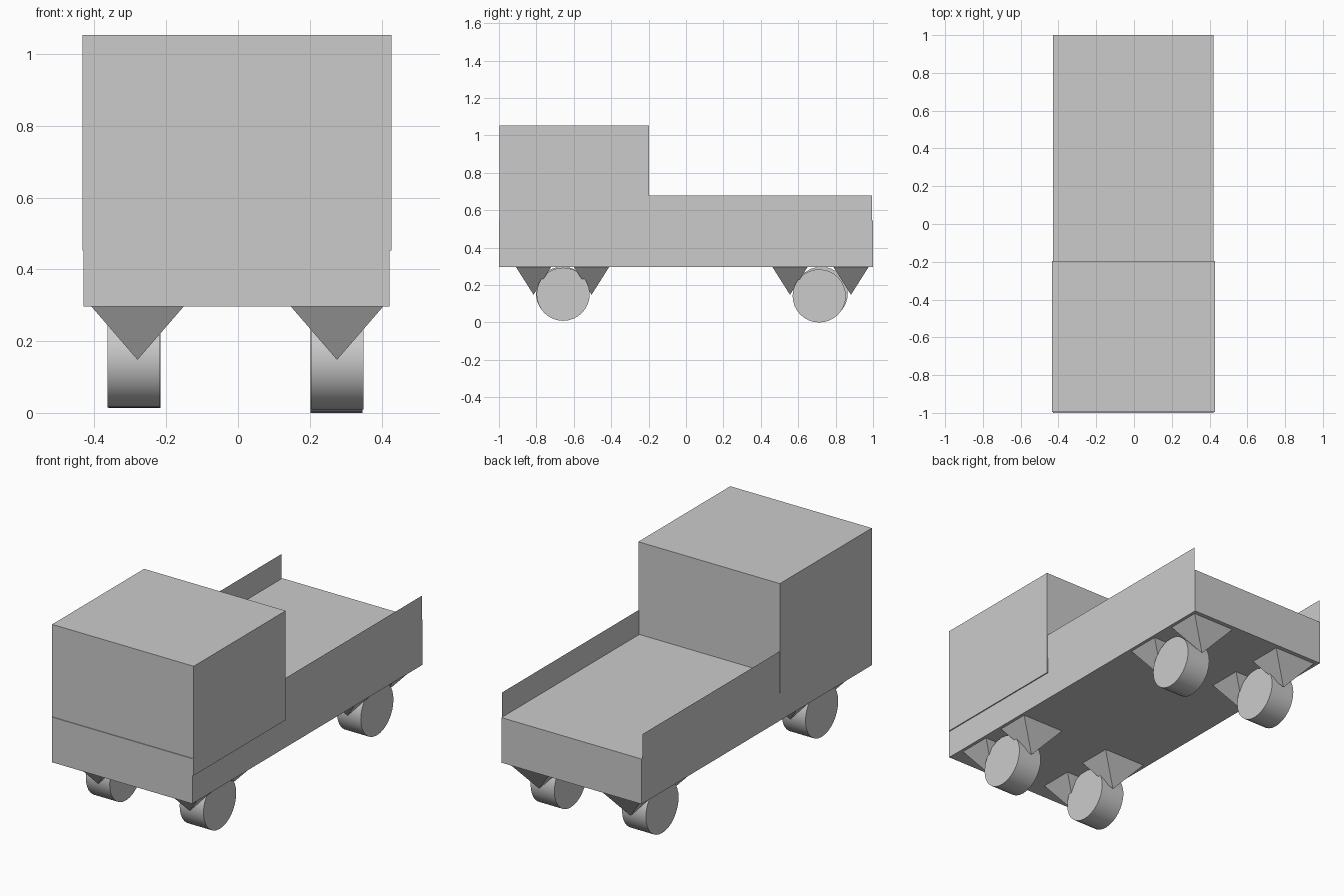
import bpy, bmesh, math
from mathutils import Vector

if "Cube" in bpy.data.objects:
    bpy.data.objects.remove(bpy.data.objects["Cube"])


def finish(name, bm):
    bmesh.ops.recalc_face_normals(bm, faces=bm.faces[:])
    mesh = bpy.data.meshes.new(name)
    bm.to_mesh(mesh)
    bm.free()
    ob = bpy.data.objects.new(name, mesh)
    bpy.context.collection.objects.link(ob)
    return ob


def box(name, lo, hi):
    bm = bmesh.new()
    bmesh.ops.create_cube(bm, size=1)
    lo, hi = Vector(lo), Vector(hi)
    for v in bm.verts:
        v.co = (lo + hi) / 2 + v.co * (hi - lo)
    return finish(name, bm)


def panel(name, x, y0, y1, z0, z1):
    # single-sheet panel lying in a constant-x plane
    bm = bmesh.new()
    bm.faces.new([bm.verts.new((x, y, z)) for y, z in
                  ((y0, z0), (y1, z0), (y1, z1), (y0, z1))])
    return finish(name, bm)


def strut(name, x, y):
    # inverted rectangular pyramid under the chassis
    bm = bmesh.new()
    base = [bm.verts.new((x + sx * 0.13, y + sy * 0.095, 0.298))
            for sx, sy in ((-1, -1), (1, -1), (1, 1), (-1, 1))]
    tip = bm.verts.new((x, y, 0.148))
    bm.faces.new(base)
    for i in range(4):
        bm.faces.new((base[i], base[(i + 1) % 4], tip))
    return finish(name, bm)


def wheel(name, x, y, z):
    bpy.ops.mesh.primitive_cylinder_add(vertices=32, radius=0.142, depth=0.145,
                                        location=(x, y, z),
                                        rotation=(0, math.pi / 2, 0))
    bpy.context.object.name = name
    bpy.ops.object.shade_smooth_by_angle(angle=math.radians(40))


# Body: full-length chassis and the cab sunk into it
box("chassis", (-0.43, -1.0, 0.297), (0.422, 1.0, 0.545))
box("cab", (-0.433, -0.996, 0.452), (0.428, -0.197, 1.053))

# Side window
panel("side_window", 0.4295, -0.85, -0.29, 0.66, 0.935)

# Cargo bed side boards
panel("bed_side_right", 0.4235, -0.2, 0.995, 0.54, 0.68)
panel("bed_side_left", -0.4315, -0.2, 0.995, 0.54, 0.68)

# Struts: a pair straddling every wheel
for side, x in (("left", -0.28), ("right", 0.276)):
    for i, y in enumerate((-0.815, -0.505, 0.556, 0.882)):
        strut(f"strut_{side}_{i + 1}", x, y)

# Wheels
wheel("wheel_front_right", 0.277, -0.657, 0.151)
wheel("wheel_front_left", -0.291, -0.661, 0.157)
wheel("wheel_rear_right", 0.275, 0.712, 0.142)
wheel("wheel_rear_left", -0.289, 0.723, 0.156)
